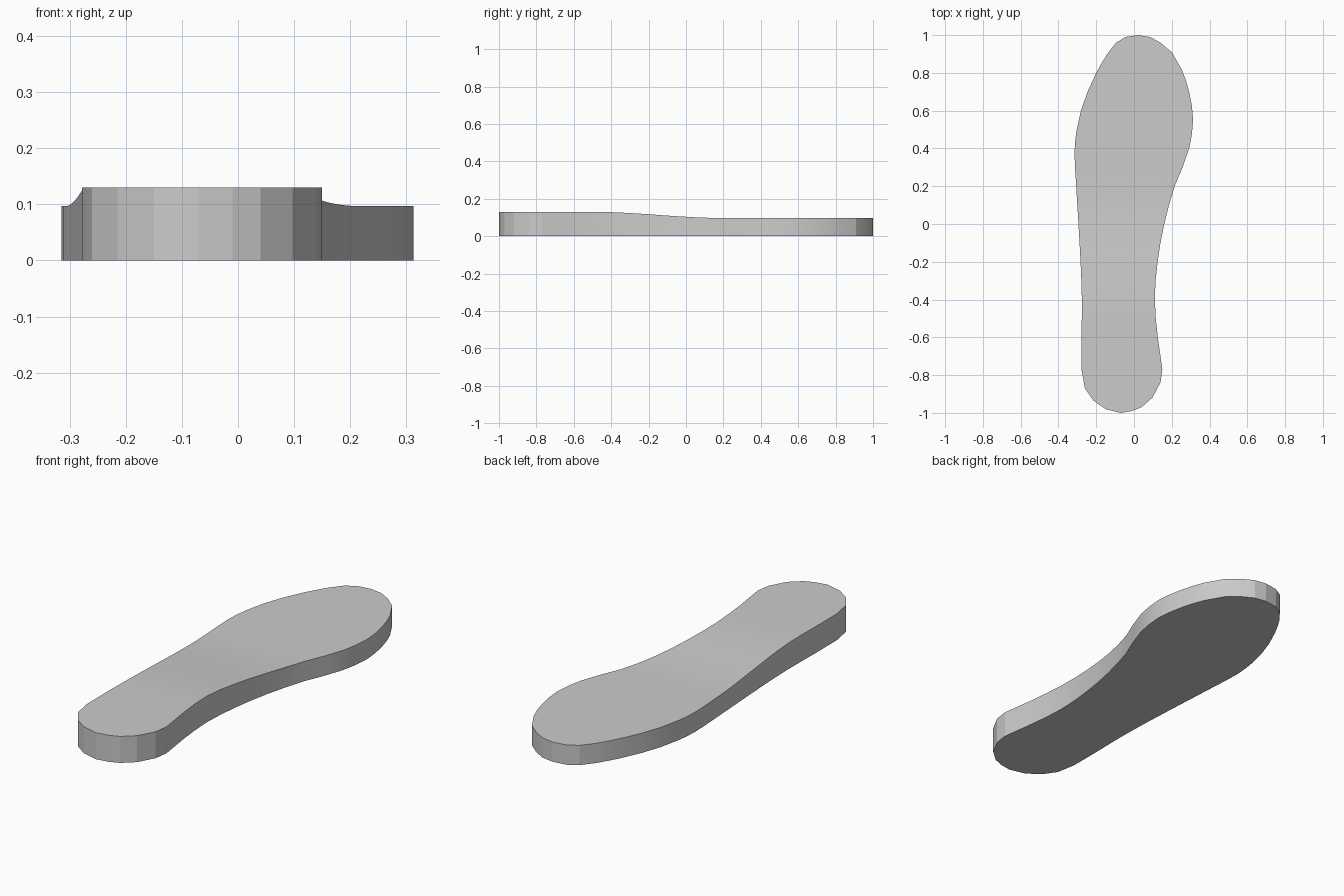
import bpy
import bmesh
import math
from mathutils import Vector

if "Cube" in bpy.data.objects:
    bpy.data.objects.remove(bpy.data.objects["Cube"])

# Outline of the sole, clockwise from the heel
outline = [
    (-0.07, -1.0), (-0.15, -0.98), (-0.215, -0.935), (-0.26, -0.87), (-0.278, -0.77),
    (-0.278, -0.6), (-0.276, -0.4), (-0.283, -0.2), (-0.294, 0.0), (-0.306, 0.2),
    (-0.315, 0.38), (-0.303, 0.5), (-0.281, 0.6), (-0.246, 0.7), (-0.2, 0.8),
    (-0.142, 0.9), (-0.095, 0.96), (-0.045, 0.99), (0.025, 1.0), (0.085, 0.99),
    (0.14, 0.96), (0.2, 0.91), (0.252, 0.82), (0.292, 0.7), (0.313, 0.55),
    (0.292, 0.4), (0.257, 0.3), (0.215, 0.2), (0.16, 0.0), (0.125, -0.2),
    (0.11, -0.4), (0.126, -0.6), (0.15, -0.77), (0.14, -0.84), (0.097, -0.92),
    (0.04, -0.97), (-0.01, -0.99),
]
HEEL_Z, TOE_Z = 0.13, 0.097


def smooth_outline(points):
    """Split the longer edges with a curve so the long sides flow."""
    pts = [Vector(p) for p in points]
    n = len(pts)
    result = []
    for i in range(n):
        a, b, c, d = pts[i - 1], pts[i], pts[(i + 1) % n], pts[(i + 2) % n]
        result.append(b)
        if (c - b).length > 0.115 and min(b.y, c.y) > -0.7:
            result.append((9 * (b + c) - a - d) / 16)
    return result


def top_height(y):
    """Raised heel easing down to the thinner forefoot."""
    t = min(max((y + 0.5) / 0.7, 0), 1)
    return HEEL_Z + (TOE_Z - HEEL_Z) * t * t * (3 - 2 * t)


# Extruded outline
bm = bmesh.new()
face = bm.faces.new([bm.verts.new((p.x, p.y, 0)) for p in smooth_outline(outline)])
extruded = bmesh.ops.extrude_face_region(bm, geom=[face])
for v in extruded["geom"]:
    if isinstance(v, bmesh.types.BMVert):
        v.co.z = 0.1

# Cross cuts on the top let it bend through the arch
for i in range(15):
    top = [f for f in bm.faces if all(v.co.z > 0.05 for v in f.verts)]
    geom = top + list({e for f in top for e in f.edges}) + list({v for f in top for v in f.verts})
    bmesh.ops.bisect_plane(bm, geom=geom, dist=0.0005,
                           plane_co=(0, -0.5 + 0.05 * i, 0), plane_no=(0, 1, 0))
for v in bm.verts:
    if v.co.z > 0.05:
        v.co.z = top_height(v.co.y)
bmesh.ops.recalc_face_normals(bm, faces=bm.faces)

# Sole object
mesh = bpy.data.meshes.new("shoe_sole")
bm.to_mesh(mesh)
bm.free()
sole = bpy.data.objects.new("shoe_sole", mesh)
bpy.context.collection.objects.link(sole)
bpy.context.view_layer.objects.active = sole
sole.select_set(True)
bpy.ops.object.shade_smooth_by_angle(angle=math.radians(12))
